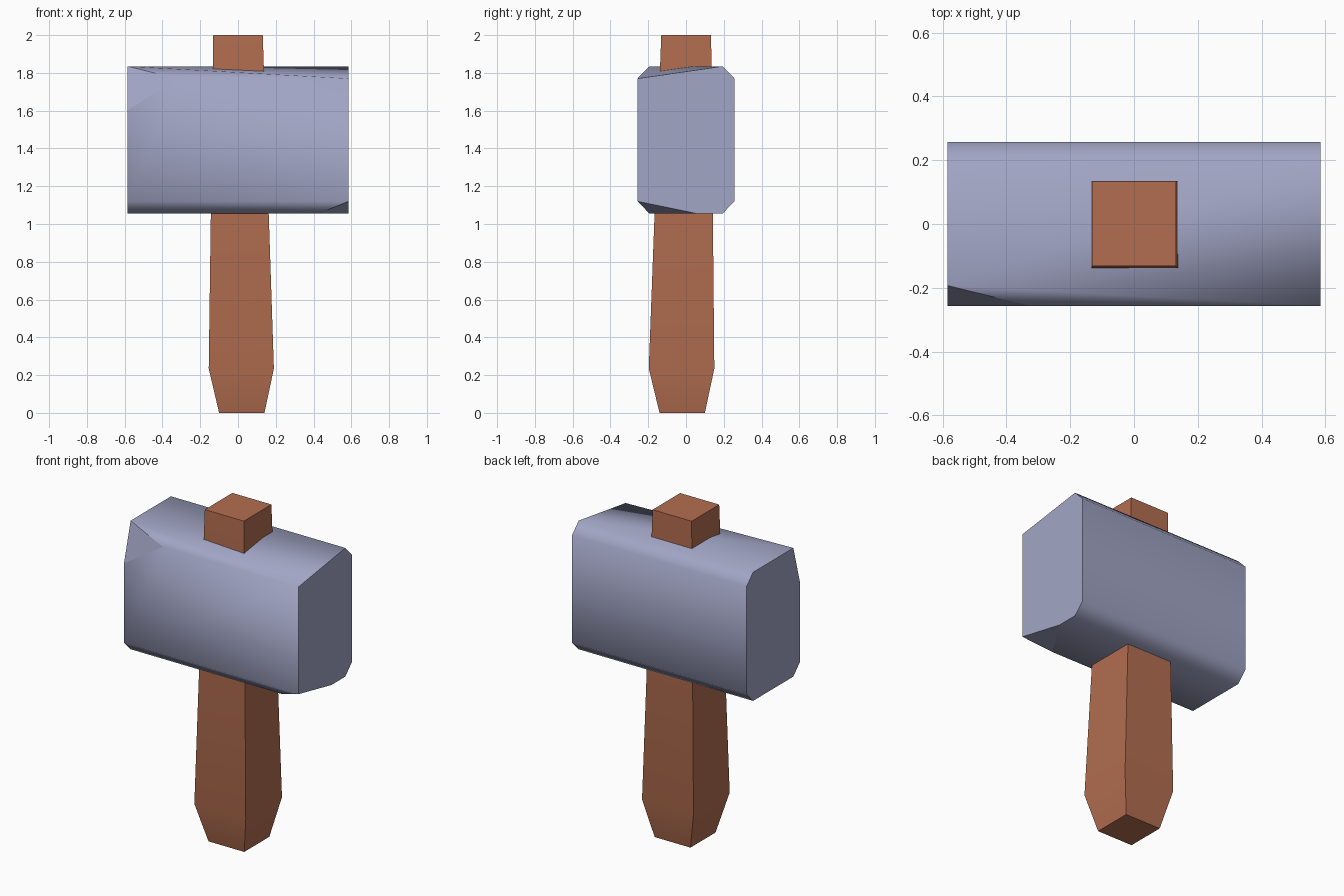
import bpy, bmesh, math

cube = bpy.data.objects.get("Cube")
if cube:
    bpy.data.objects.remove(cube, do_unlink=True)


def material(name, rgb):
    mat = bpy.data.materials.new(name)
    mat.use_nodes = True
    mat.diffuse_color = (*rgb, 1)
    mat.node_tree.nodes["Principled BSDF"].inputs["Base Color"].default_value = (*rgb, 1)
    return mat


def finish(bm, name, mat):
    bmesh.ops.recalc_face_normals(bm, faces=bm.faces)
    mesh = bpy.data.meshes.new(name)
    bm.to_mesh(mesh)
    bm.free()
    mesh.materials.append(mat)
    obj = bpy.data.objects.new(name, mesh)
    bpy.context.collection.objects.link(obj)
    return obj


steel = material("blue grey steel", (0.36, 0.38, 0.56))
wood = material("red brown wood", (0.45, 0.155, 0.08))

# Hammer head: a long bevelled block with two chipped corners
L, W, E = 0.585, 0.257, 0.193          # half length, half width, bevel inset
LOW, LOW_SIDE, HIGH_SIDE, HIGH = 1.055, 1.12, 1.77, 1.835
CHIP_HEIGHT = 1.6
points = {
    # back bevel corners at both ends
    "back_top_r": (-L, E, HIGH), "back_top_l": (L, E, HIGH),
    "back_high_r": (-L, W, HIGH_SIDE), "back_high_l": (L, W, HIGH_SIDE),
    "back_low_r": (-L, W, LOW_SIDE), "back_low_l": (L, W, LOW_SIDE),
    "back_base_r": (-L, E, LOW), "back_base_l": (L, E, LOW),
    # front corners
    "top_r": (-L, -E, HIGH), "high_l": (L, -W, HIGH_SIDE),
    "low_r": (-L, -W, LOW_SIDE), "low_l": (L, -W, LOW_SIDE),
    "base_r": (-L, -E, LOW),
    # chipped corners
    "chip_high": (-L, -W, CHIP_HEIGHT), "chip_in": (-0.325, -W, HIGH_SIDE),
    "nick_in": (0.425, -E, LOW), "nick_end": (L, 0.06, LOW),
}
rounded = [
    "top_r back_top_l back_top_r",
    "top_r high_l back_top_l",
    "top_r chip_in high_l",
    "chip_high low_r low_l high_l chip_in",
    "low_r base_r nick_in low_l",
    "base_r back_base_r back_base_l nick_end nick_in",
    "back_base_r back_low_r back_low_l back_base_l",
    "back_low_r back_high_r back_high_l back_low_l",
    "back_high_r back_top_r back_top_l back_high_l",
]
flat = [
    "top_r chip_high chip_in",
    "low_l nick_in nick_end",
    "top_r back_top_r back_high_r back_low_r back_base_r base_r low_r chip_high",
    "high_l low_l nick_end back_base_l back_low_l back_high_l back_top_l",
]
bm = bmesh.new()
verts = {key: bm.verts.new(co) for key, co in points.items()}
for group, smooth in ((rounded, True), (flat, False)):
    for names in group:
        bm.faces.new([verts[n] for n in names.split()]).smooth = smooth
finish(bm, "hammer_head", steel)

# Handle: square shaft passing through the head, tapering at the foot
sections = [  # height, x range, y range
    (0.0, -0.10, 0.14, -0.14, 0.10),
    (0.235, -0.155, 0.19, -0.197, 0.15),
    (2.0, -0.131, 0.131, -0.131, 0.133),
]
bm = bmesh.new()
rings = [[bm.verts.new((x, y, z)) for x, y in ((x0, y0), (x1, y0), (x1, y1), (x0, y1))]
         for z, x0, x1, y0, y1 in sections]
for lower, upper in zip(rings, rings[1:]):
    for i in range(4):
        j = (i + 1) % 4
        bm.faces.new((lower[i], lower[j], upper[j], upper[i]))
bm.faces.new(rings[0])
bm.faces.new(rings[-1])
handle = finish(bm, "handle", wood)
bpy.ops.object.select_all(action="DESELECT")
handle.select_set(True)
bpy.context.view_layer.objects.active = handle
bpy.ops.object.shade_smooth_by_angle(angle=math.radians(30))
